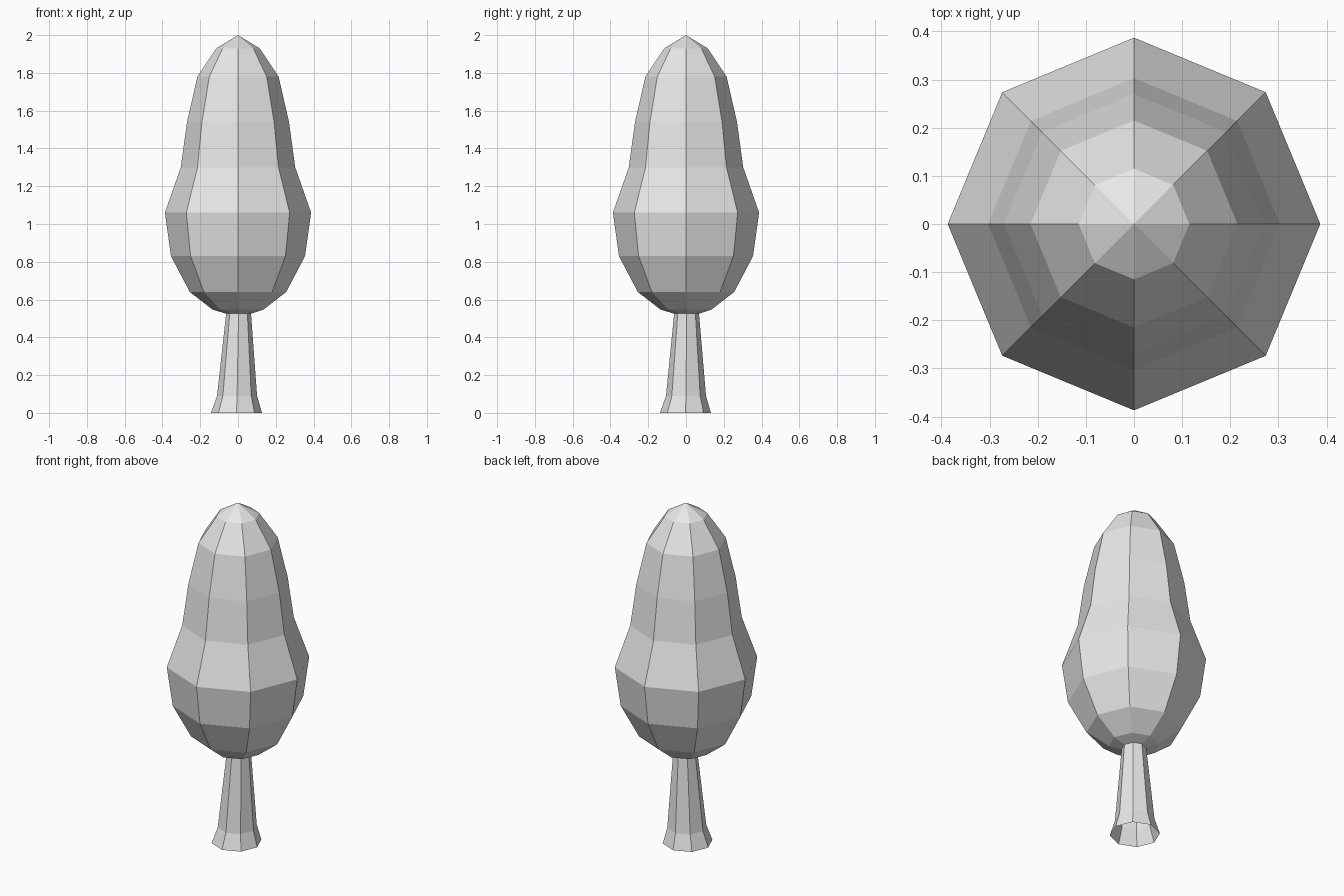
import bpy, bmesh, math

cube = bpy.data.objects.get("Cube")
if cube:
    bpy.data.objects.remove(cube, do_unlink=True)

SIDES = 8

grey = bpy.data.materials.new("light_grey")
grey.use_nodes = True
grey.diffuse_color = (0.8, 0.8, 0.8, 1)
grey.node_tree.nodes["Principled BSDF"].inputs["Base Color"].default_value = (0.8, 0.8, 0.8, 1)


def loft(name, rings, tip=None):
    """Skin eight-sided rings (radius, z, x offset, y offset), bottom to top."""
    bm = bmesh.new()
    loops = []
    for r, z, ox, oy in rings:
        angles = [math.tau * i / SIDES for i in range(SIDES)]
        loops.append([bm.verts.new((ox + r * math.cos(a), oy + r * math.sin(a), z)) for a in angles])
    for low, high in zip(loops, loops[1:]):
        for i in range(SIDES):
            j = (i + 1) % SIDES
            bm.faces.new((low[i], low[j], high[j], high[i]))
    if tip is not None:
        top = bm.verts.new((0, 0, tip))
        for i in range(SIDES):
            bm.faces.new((loops[-1][i], loops[-1][(i + 1) % SIDES], top))
    mesh = bpy.data.meshes.new(name)
    bm.to_mesh(mesh)
    bm.free()
    mesh.materials.append(grey)
    obj = bpy.data.objects.new(name, mesh)
    bpy.context.collection.objects.link(obj)
    return obj


# Flared trunk, open underneath and leaning very slightly
loft("trunk", [
    (0.135, 0.0, -0.008, -0.003),
    (0.106, 0.09, -0.005, 0.0),
    (0.066, 0.525, 0.003, 0.003),
])

# Faceted foliage, meeting the trunk at its lowest ring
profile = [(0.135, 0.547), (0.255, 0.64), (0.355, 0.83), (0.387, 1.06),
           (0.303, 1.3), (0.27, 1.54), (0.215, 1.78), (0.115, 1.93)]
loft("foliage", [(0.066, 0.525, 0.003, 0.003)] + [(r, z, 0, 0) for r, z in profile], tip=2.0)
